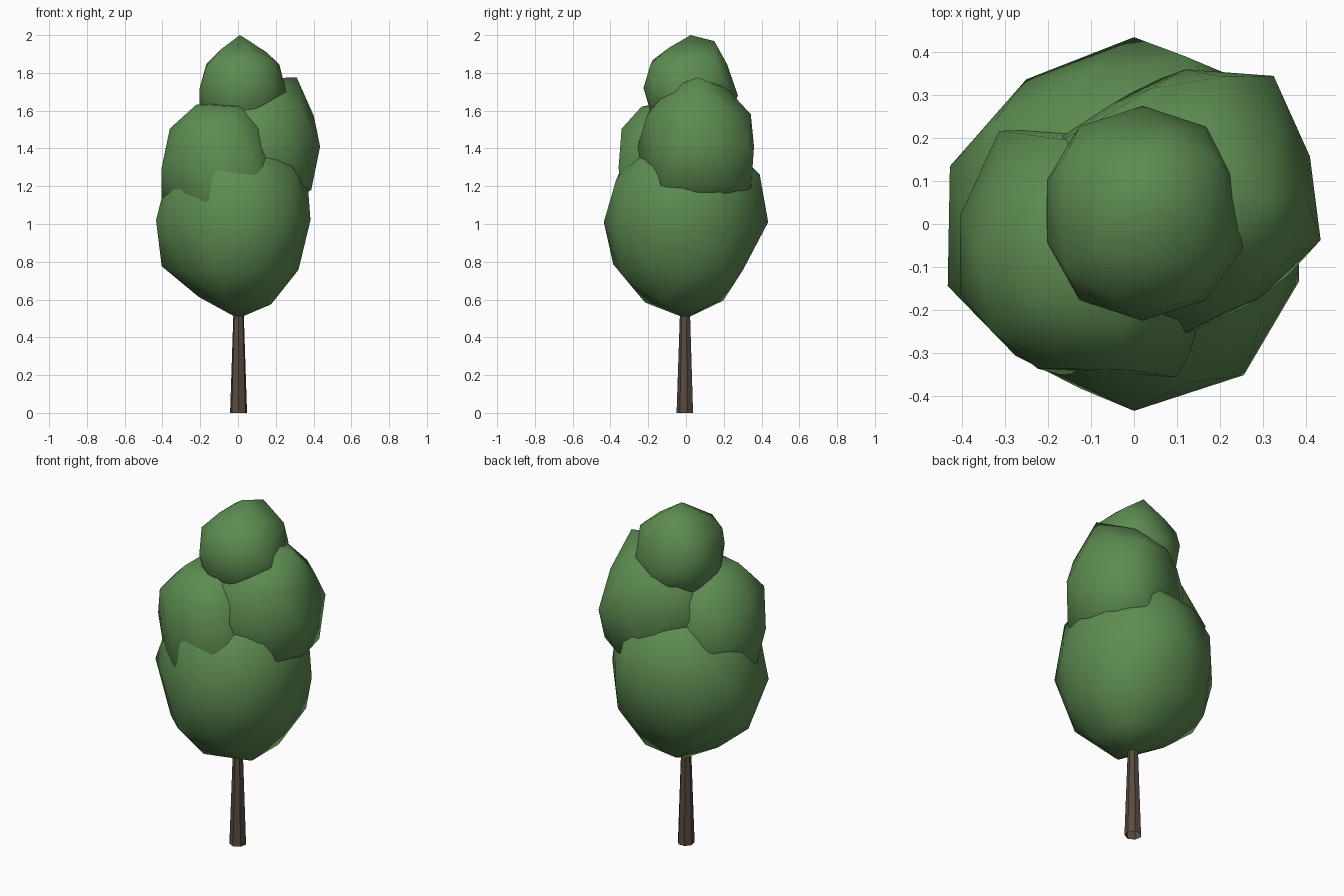
import bpy
import bmesh
import math
from mathutils import Vector, Matrix


def material(name, rgb):
    mat = bpy.data.materials.new(name)
    mat.diffuse_color = (*rgb, 1.0)
    return mat


LEAF = material("leaf green", (0.11, 0.26, 0.083))
BARK = material("bark brown", (0.10, 0.07, 0.05))


def finish(name, bm, mat, smooth):
    mesh = bpy.data.meshes.new(name)
    for f in bm.faces:
        f.smooth = smooth
    bm.to_mesh(mesh)
    bm.free()
    mesh.materials.append(mat)
    obj = bpy.data.objects.new(name, mesh)
    bpy.context.collection.objects.link(obj)
    return obj


def foliage(name, centre, radius, height, dents=()):
    """Stretched icosphere; each dent moves the vertex facing a direction."""
    bm = bmesh.new()
    bmesh.ops.create_icosphere(bm, subdivisions=2, radius=1.0)
    picks = [(max(bm.verts, key=lambda v: v.co.dot(Vector(d).normalized())), Vector(o))
             for d, o in dents]
    for v in bm.verts:
        v.co = Vector((v.co.x * radius, v.co.y * radius, v.co.z * height)) + Vector(centre)
    for v, offset in picks:
        v.co += offset
    return finish(name, bm, LEAF, True)


# Trunk: tapered seven-sided open tube running up into the crown
bm = bmesh.new()
bmesh.ops.create_cone(bm, cap_ends=False, segments=7, radius1=0.046, radius2=0.025,
                      depth=0.62)
bmesh.ops.transform(bm, verts=bm.verts,
                    matrix=Matrix.Translation((0.003, -0.004, 0.31))
                    @ Matrix.Rotation(math.pi, 4, 'Z'))
finish("trunk", bm, BARK, False)

# Wide lower crown
foliage("lower_crown", (0, 0, 1.01), 0.435, 0.50, [
    ((0.95, -0.31, 0), (-0.03, 0, 0.01)),
    ((0.95, 0.31, 0), (-0.03, 0, 0.01)),
    ((-0.95, -0.31, 0), (-0.02, -0.01, 0.01)),
    ((-0.95, 0.31, 0), (-0.015, 0, 0.01)),
    ((0.59, 0.81, 0), (-0.045, 0, 0)),
    ((-0.59, 0.81, 0), (0.005, -0.015, 0)),
    ((-0.59, -0.81, 0), (-0.02, 0.045, 0)),
    ((-0.89, 0, -0.45), (-0.015, 0, -0.01)),
    ((-0.53, 0, -0.85), (0.02, 0, 0.03)),
    ((-0.69, -0.5, -0.53), (0.01, 0.01, 0)),
    ((0.85, 0, -0.53), (-0.05, 0, 0.01)),
    ((0.72, 0.53, -0.45), (-0.02, -0.02, 0)),
    ((0.72, -0.53, -0.45), (-0.02, 0.02, 0.01)),
    ((0.43, 0.31, -0.85), (-0.01, -0.01, -0.01)),
    ((0.43, -0.31, -0.85), (-0.01, 0.01, -0.01)),
    ((-0.28, 0.85, -0.45), (0, -0.06, -0.01)),
    ((0.26, 0.81, -0.53), (0, -0.05, 0.01)),
    ((-0.16, 0.5, -0.85), (0, -0.02, 0.01)),
    ((-0.28, -0.85, -0.45), (0, -0.015, 0)),
    ((0, 0, -1), (0, 0, -0.01)),
    ((0.89, 0, 0.45), (-0.02, 0, -0.02)),
    ((-0.72, 0.53, 0.45), (-0.01, 0.01, 0)),
    ((0.28, 0.85, 0.45), (0, 0.02, 0.03)),
])

# Side clump leaning to the left and front
foliage("left_clump", (-0.08, -0.07, 1.30), 0.33, 0.39, [
    ((0, 0, 1), (0, 0, -0.05)),
    ((-0.16, -0.5, 0.85), (0, 0, -0.01)),
    ((-0.16, 0.5, 0.85), (0, 0, -0.01)),
    ((-0.72, -0.53, 0.45), (-0.01, -0.01, 0.02)),
    ((0, -1, 0), (0, 0.055, -0.04)),
    ((0.28, -0.85, 0.45), (-0.02, 0.01, 0.03)),
    ((0.85, 0, 0.53), (-0.04, 0, 0)),
    ((0.69, -0.5, 0.53), (-0.04, 0.01, 0)),
    ((0.59, -0.81, 0), (-0.015, -0.02, 0)),
    ((0.95, -0.31, 0), (-0.03, 0, 0)),
    ((-0.95, -0.31, 0), (-0.01, 0.01, 0)),
    ((-0.95, 0.31, 0), (-0.01, -0.01, 0)),
    ((-0.89, 0, -0.45), (-0.03, 0, -0.01)),
    ((-0.59, -0.81, 0), (0.05, 0, 0)),
    ((-0.59, 0.81, 0), (-0.04, 0.02, 0)),
    ((0, 1, 0), (0, -0.04, 0)),
])

# Side clump leaning to the right and back
foliage("right_clump", (0.12, 0.06, 1.41), 0.315, 0.36, [
    ((0.53, 0, 0.85), (0.025, 0, 0.06)),
    ((0.95, -0.31, 0), (0.015, 0, 0)),
    ((0.95, 0.31, 0), (-0.01, 0, 0)),
    ((0.59, 0.81, 0), (0.02, 0.03, 0)),
    ((0.59, -0.81, 0), (-0.01, 0.025, 0)),
    ((0, 1, 0), (0, -0.015, 0)),
    ((-0.59, 0.81, 0), (0.015, -0.035, 0)),
    ((-0.95, 0.31, 0), (-0.03, 0.02, 0.02)),
    ((0.28, 0.85, 0.45), (0, 0.015, 0.01)),
    ((0.85, 0, -0.53), (0, 0, -0.04)),
    ((0.72, 0.53, -0.45), (0.01, 0.015, -0.05)),
    ((0.72, -0.53, -0.45), (0.01, -0.015, -0.04)),
    ((0.26, 0.81, -0.53), (0, 0.03, -0.03)),
    ((0.26, -0.81, -0.53), (0.01, -0.025, -0.04)),
])

# Small top clump
foliage("top_clump", (0.02, 0.025, 1.72), 0.25, 0.28, [
    ((0, 0, 1), (-0.01, 0, 0)),
    ((-0.95, 0.31, 0), (0.015, 0, 0)),
    ((-0.95, -0.31, 0), (0.015, 0.01, 0)),
    ((0.95, 0.31, 0), (-0.02, 0, -0.02)),
    ((0.95, -0.31, 0), (0, 0, -0.03)),
    ((0, 1, 0), (0, 0, -0.04)),
    ((-0.85, 0, 0.53), (0.025, 0, -0.02)),
    ((-0.43, 0.31, 0.85), (0, 0, -0.03)),
    ((-0.43, -0.31, 0.85), (0, 0, -0.03)),
    ((0.53, 0, 0.85), (0, 0, -0.05)),
    ((0.16, -0.5, 0.85), (0, 0.01, -0.025)),
    ((0.16, 0.5, 0.85), (0, 0, 0.01)),
    ((0.89, 0, 0.45), (-0.025, 0, 0)),
    ((0.26, 0.81, 0.53), (0, -0.02, 0)),
    ((-0.28, 0.85, 0.45), (0, -0.03, 0)),
])
